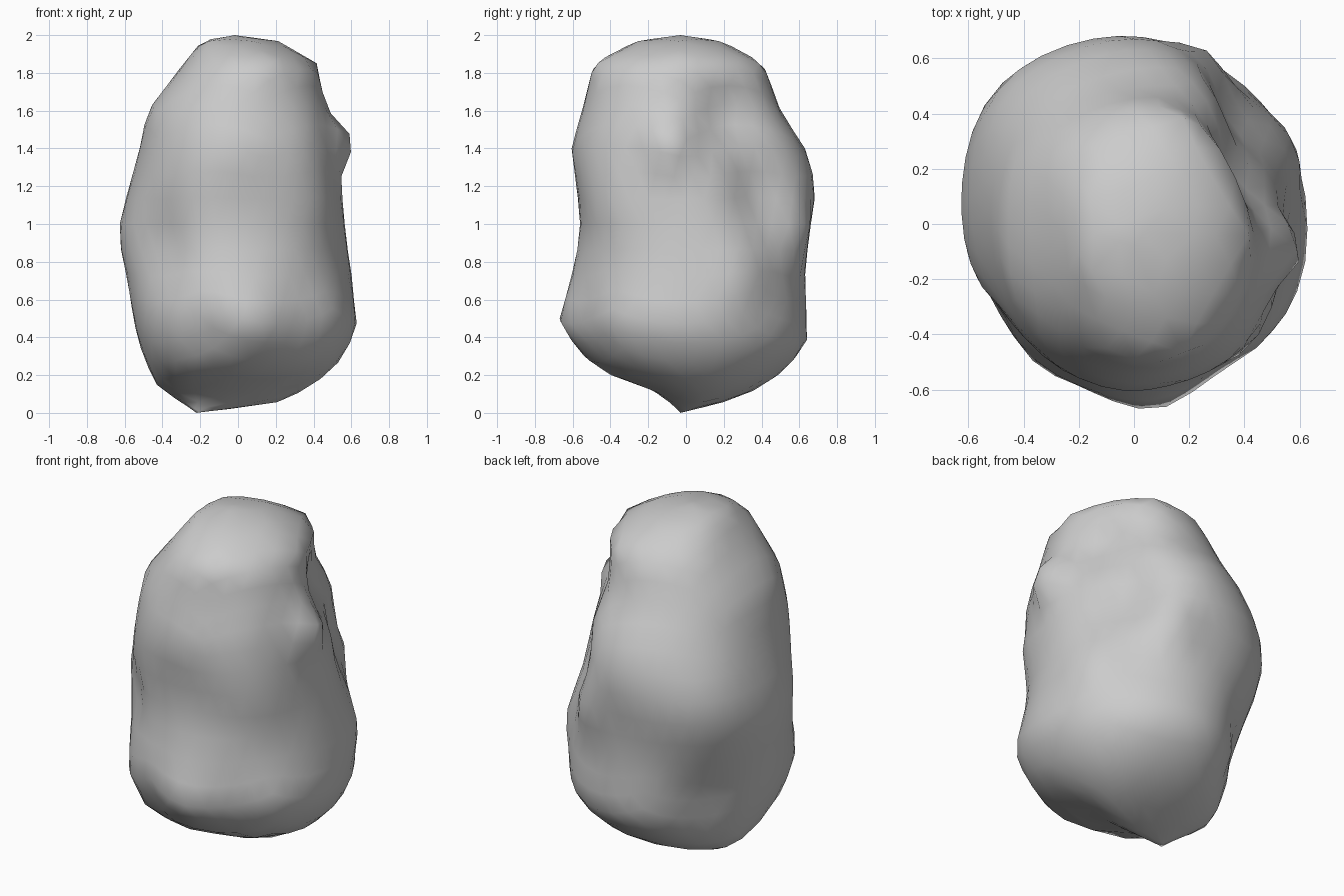
import bpy, math
from mathutils import Vector

# Outline of the boulder by height: z, x min, x max, y min, y max
OUTLINE = [
    (0.00, -0.22, -0.22, -0.03, -0.03),
    (0.05, -0.29, 0.20, -0.08, 0.18),
    (0.13, -0.42, 0.37, -0.19, 0.39),
    (0.20, -0.46, 0.47, -0.40, 0.49),
    (0.30, -0.50, 0.56, -0.55, 0.59),
    (0.38, -0.53, 0.60, -0.61, 0.64),
    (0.48, -0.55, 0.63, -0.68, 0.64),
    (0.75, -0.595, 0.59, -0.60, 0.63),
    (0.95, -0.635, 0.57, -0.56, 0.65),
    (1.20, -0.57, 0.55, -0.60, 0.69),
    (1.40, -0.52, 0.52, -0.61, 0.63),
    (1.60, -0.48, 0.48, -0.55, 0.50),
    (1.85, -0.28, 0.42, -0.49, 0.41),
    (1.97, -0.19, 0.21, -0.26, 0.18),
    (2.00, -0.02, -0.02, -0.03, -0.03),
]

# Lumps and hollows: centre, size, outward push
LUMPS = [
    ((0.57, -0.09, 1.44), 0.12, 0.15),
    ((0.43, 0.43, 1.20), 0.22, -0.12),
    ((0.40, 0.22, 1.56), 0.20, -0.11),
    ((0.56, 0.28, 0.72), 0.16, 0.05),
    ((0.26, 0.62, 0.95), 0.14, 0.07),
    ((-0.45, 0.45, 1.10), 0.28, 0.05),
    ((-0.42, 0.42, 0.42), 0.22, -0.06),
    ((-0.25, 0.25, 1.85), 0.20, 0.04),
    ((-0.42, -0.42, 0.90), 0.18, -0.06),
    ((-0.36, -0.36, 0.24), 0.14, 0.04),
    ((0.40, -0.40, 1.50), 0.20, 0.03),
    ((0.42, -0.42, 1.10), 0.22, 0.05),
    ((0.32, -0.56, 0.48), 0.18, -0.06),
    ((-0.18, -0.62, 0.42), 0.13, -0.05),
    ((0.02, -0.60, 1.17), 0.18, -0.02),
]


def outline_at(z):
    for lo, hi in zip(OUTLINE, OUTLINE[1:]):
        if z <= hi[0]:
            t = (z - lo[0]) / (hi[0] - lo[0])
            return [a + (b - a) * t for a, b in zip(lo[1:], hi[1:])]
    return OUTLINE[-1][1:]


# Boulder: a ball fitted to the outline, then pushed in and out
bpy.ops.mesh.primitive_ico_sphere_add(subdivisions=4, radius=1)
boulder = bpy.context.object
boulder.name = "boulder"
for v in boulder.data.vertices:
    n = v.co.copy()
    z = min(max(1 + n.z, 0), 2)
    x0, x1, y0, y1 = outline_at(z)
    flat = Vector((n.x, n.y, 0))
    if flat.length > 1e-5:
        flat.normalize()
    p = Vector(((x0 + x1) / 2 + flat.x * (x1 - x0) / 2,
                (y0 + y1) / 2 + flat.y * (y1 - y0) / 2, z))
    push = sum(amount * math.exp(-((p - Vector(c)).length / size) ** 2)
               for c, size, amount in LUMPS)
    v.co = p + flat * push
bpy.ops.object.shade_smooth()
